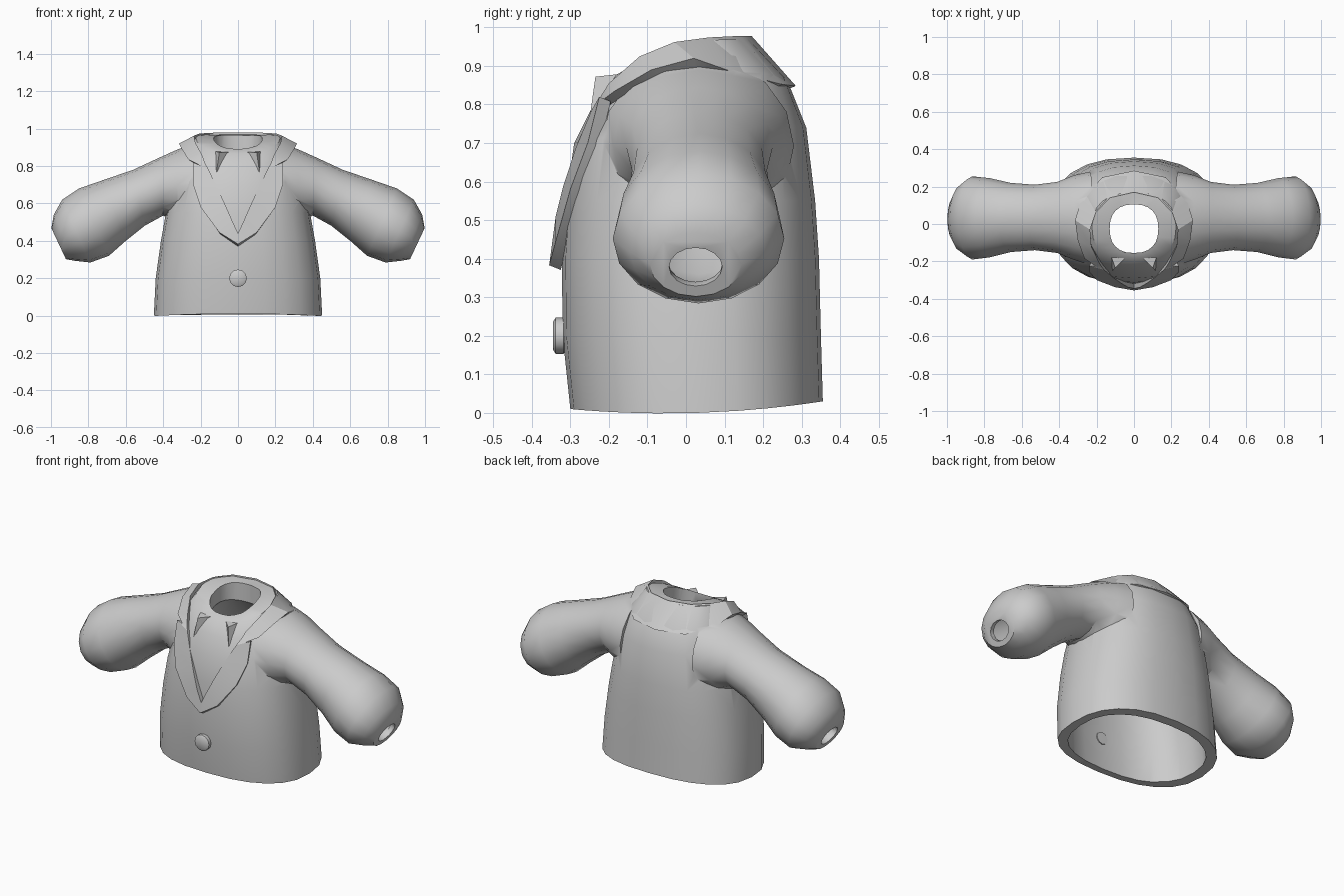
import bpy, bmesh, math
from mathutils import Vector

if "Cube" in bpy.data.objects:
    bpy.data.objects.remove(bpy.data.objects["Cube"])

cloth = bpy.data.materials.new("grey_cloth")
cloth.diffuse_color = (0.6, 0.6, 0.6, 1)
cloth.use_nodes = True
cloth.node_tree.nodes["Principled BSDF"].inputs["Base Color"].default_value = cloth.diffuse_color


def make(name, bm, angle=40):
    bmesh.ops.recalc_face_normals(bm, faces=bm.faces)
    me = bpy.data.meshes.new(name)
    bm.to_mesh(me)
    bm.free()
    me.materials.append(cloth)
    ob = bpy.data.objects.new(name, me)
    bpy.context.collection.objects.link(ob)
    smooth(ob, angle)
    return ob


def smooth(ob, angle):
    bpy.ops.object.select_all(action='DESELECT')
    ob.select_set(True)
    bpy.context.view_layer.objects.active = ob
    bpy.ops.object.shade_smooth_by_angle(angle=math.radians(angle))


def loft(name, rings):
    """Closed solid through a list of point rings."""
    bm = bmesh.new()
    rows = [[bm.verts.new(p) for p in r] for r in rings]
    n = len(rows[0])
    for a, b in zip(rows, rows[1:]):
        for i in range(n):
            j = (i + 1) % n
            bm.faces.new((a[i], a[j], b[j], b[i]))
    bm.faces.new(rows[0])
    bm.faces.new(rows[-1])
    return make(name, bm)


def body_ring(zf, zs, zb, hx, yf, yb, n=24, e=2.4):
    """Rounded section with front, side and back heights."""
    pts = []
    for i in range(n):
        a = 2 * math.pi * i / n
        c, s = math.cos(a), math.sin(a)
        u = math.copysign(abs(c) ** (2 / e), c)
        v = math.copysign(abs(s) ** (2 / e), s)
        z = zs + v * (zb - zf) / 2 + v * v * ((zf + zb) / 2 - zs)
        pts.append((hx * u, (yf + yb) / 2 + v * (yb - yf) / 2, z))
    return pts


def sleeve_ring(side, tx, tz, bx, bz, y0, y1, k=1, n=16):
    """Oval section between a top point and a bottom point."""
    pts = []
    for i in range(n):
        a = 2 * math.pi * i / n
        c, s = k * math.cos(a), k * math.sin(a)
        pts.append((side * ((tx + bx) / 2 + s * (tx - bx) / 2),
                    (y0 + y1) / 2 + c * (y1 - y0) / 2,
                    (tz + bz) / 2 + s * (tz - bz) / 2))
    return pts


def boolean(ob, other, op):
    m = ob.modifiers.new("bool", 'BOOLEAN')
    m.operation, m.object, m.solver = op, other, 'EXACT'
    bpy.context.view_layer.objects.active = ob
    bpy.ops.object.modifier_apply(modifier=m.name)
    bpy.data.objects.remove(other)


# Jacket body with the shirt front forming its top
outer = [(.01, 0, .03, .45, -.30, .355), (.2, .2, .2, .44, -.32, .35),
         (.4, .4, .4, .412, -.322, .345), (.55, .55, .55, .385, -.312, .335),
         (.70, .74, .74, .34, -.29, .312), (.80, .88, .87, .28, -.24, .26),
         (.865, .95, .968, .225, -.2, .168), (.885, .95, .965, .14, -.165, .115)]
inner = [(-.06, -.06, -.06, .395, -.25, .305), (.2, .2, .2, .39, -.27, .30),
         (.55, .55, .55, .335, -.26, .285), (.72, .72, .72, .28, -.23, .25),
         (.81, .86, .86, .13, -.155, .105), (1.1, 1.1, 1.1, .13, -.155, .105)]
jacket = loft("jacket_body", [body_ring(*r) for r in outer])

# Sleeves: top x z, bottom x z, y range
arm = [(.22, .925, .25, .46, -.22, .28), (.32, .89, .33, .50, -.19, .26),
       (.42, .845, .40, .535, -.155, .225), (.56, .78, .50, .48, -.14, .21),
       (.72, .725, .60, .40, -.15, .22), (.85, .68, .69, .32, -.178, .245),
       (.94, .62, .79, .284, -.19, .255), (.985, .54, .87, .293, -.145, .205),
       (.998, .468, .92, .302, -.093, .145)]
for side in (-1, 1):
    boolean(jacket, loft("sleeve", [sleeve_ring(side, *r) for r in arm]), 'UNION')
boolean(jacket, loft("body_hollow", [body_ring(*r) for r in inner]), 'DIFFERENCE')
for side in (-1, 1):
    hollow = [sleeve_ring(side, *r, k=.78) for r in arm[2:-2]]
    hollow.append(sleeve_ring(side, .955, .44, .91, .34, -.045, .095))
    hollow.append(sleeve_ring(side, 1.06, .39, 1.015, .29, -.04, .09))
    boolean(jacket, loft("sleeve_hollow", hollow), 'DIFFERENCE')
smooth(jacket, 50)

# Folded collar and lapels: inner edge point, outer edge point
collar = [((0, .17, .978), (0, .285, .848)),
          ((.13, .14, .978), (.17, .25, .852)),
          ((.205, .06, .974), (.285, .12, .885)),
          ((.235, -.03, .962), (.315, .02, .92)),
          ((.228, -.12, .925), (.30, -.09, .89)),
          ((.19, -.20, .855), (.265, -.185, .835)),
          ((.178, -.222, .82), (.205, -.225, .805)),
          ((.16, -.245, .785), (.24, -.225, .82)),
          ((.113, -.285, .69), (.24, -.255, .70)),
          ((.067, -.318, .59), (.20, -.30, .58)),
          ((.032, -.338, .51), (.10, -.338, .445)),
          ((0, -.345, .44), (0, -.355, .383))]
bm = bmesh.new()
loop = collar + [tuple(Vector((-p[0], p[1], p[2])) for p in pair)
                 for pair in reversed(collar[1:-1])]
rows = []
for a, b in loop:
    a, b = Vector(a), Vector(b)
    # Drop both edges toward the body to give the cloth thickness
    t = max(0, min(1, (.95 - a.z) / .2))
    d = Vector((0, .035 * t, -.03 * (1 - t)))
    if b.z < .9:
        d2 = Vector((-.02 * b.x / .3, -.03 if b.y > .1 else .03, -.012))
    else:
        d2 = Vector((-.02 * b.x / .3, 0, -.03))
    rows.append([bm.verts.new(p) for p in (a, b, b + d2, a + d)])
for i, r in enumerate(rows):
    q = rows[(i + 1) % len(rows)]
    for k in range(4):
        m = (k + 1) % 4
        bm.faces.new((r[k], r[m], q[m], q[k]))
make("collar_and_lapels", bm, 30)

# Small raised shirt collar tips
for side, label in ((-1, "left"), (1, "right")):
    bm = bmesh.new()
    tip = [(.125, -.165, .88), (.05, -.185, .875), (.115, -.25, .765), (.10, -.235, .872)]
    v = [bm.verts.new((side * x, y, z)) for x, y, z in tip]
    for f in ((0, 1, 2), (0, 1, 3), (1, 2, 3), (0, 2, 3)):
        bm.faces.new([v[i] for i in f])
    make("shirt_collar_tip_" + label, bm, 10)

# Front button, reaching through the cloth
profile = [(-.345, .036), (-.338, .047), (-.318, .047), (-.31, .036), (-.262, .036)]
loft("button", [[(r * math.cos(a * math.pi / 6), y, .2 + r * math.sin(a * math.pi / 6))
                 for a in range(12)] for y, r in profile])
